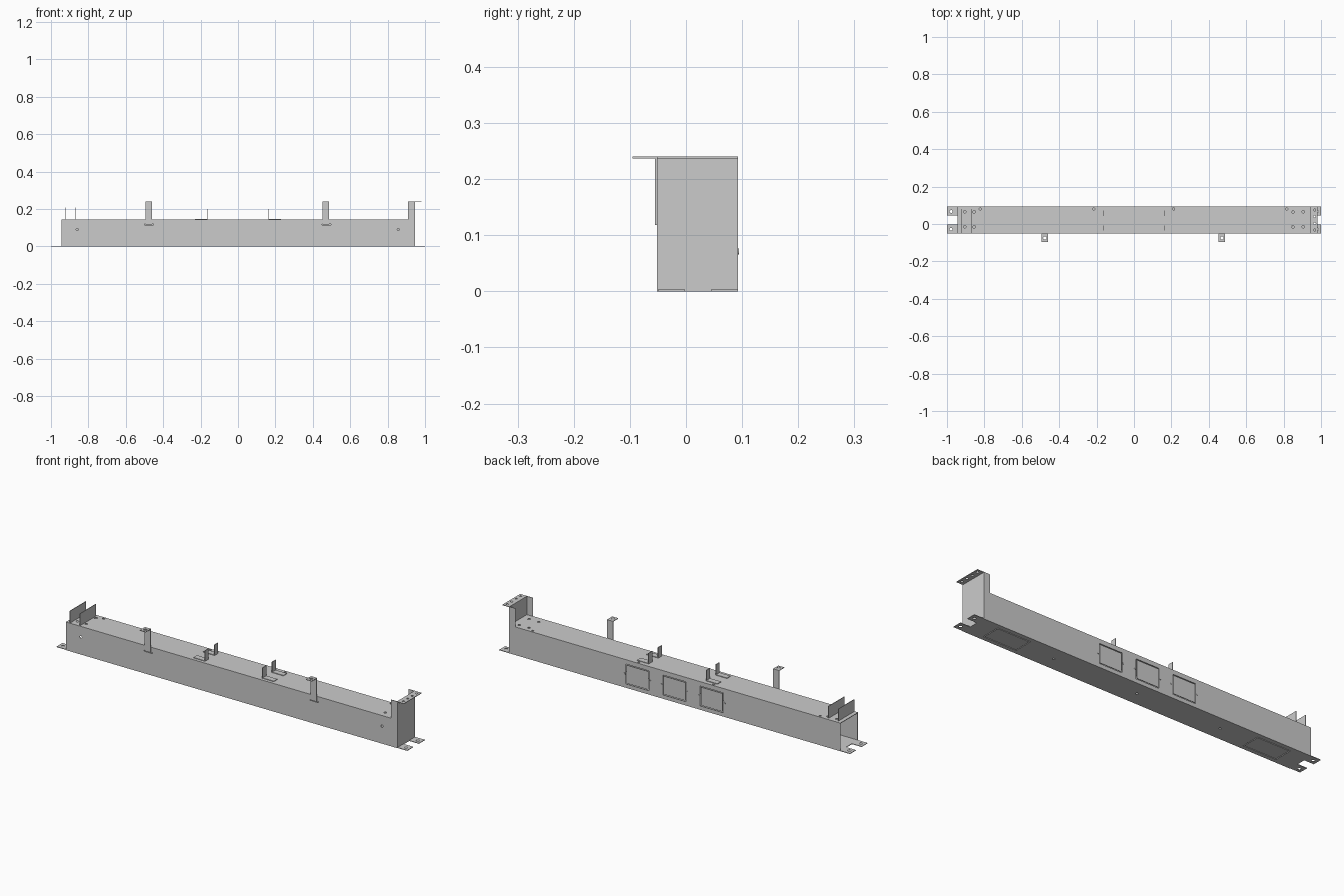
import bpy, bmesh
from mathutils import Matrix, Vector

if "Cube" in bpy.data.objects:
    bpy.data.objects.remove(bpy.data.objects["Cube"])

T = 0.003                      # sheet thickness
L, Y0, Y1, H, TOP = 0.945, -0.052, 0.093, 0.145, 0.24
ROT = {'x': Matrix.Rotation(1.5708, 4, 'Y'), 'y': Matrix.Rotation(1.5708, 4, 'X'), 'z': Matrix()}


def add_box(bm, lo, hi):
    lo, hi = Vector(lo), Vector(hi)
    m = Matrix.Translation((lo + hi) / 2) @ Matrix.Diagonal((*(hi - lo), 1))
    bmesh.ops.create_cube(bm, size=1, matrix=m)


def add_rod(bm, p, r, axis, depth=0.02):
    bmesh.ops.create_cone(bm, cap_ends=True, segments=12, radius1=r, radius2=r,
                          depth=depth, matrix=Matrix.Translation(p) @ ROT[axis])


def finish(name, bm):
    me = bpy.data.meshes.new(name)
    bm.to_mesh(me)
    bm.free()
    ob = bpy.data.objects.new(name, me)
    bpy.context.collection.objects.link(ob)
    return ob


def cut(ob, cutter_bm):
    cutter = finish("cutter", cutter_bm)
    cutter.hide_render = True
    mod = ob.modifiers.new("holes", 'BOOLEAN')
    mod.operation, mod.solver, mod.object = 'DIFFERENCE', 'EXACT', cutter
    bpy.context.view_layer.objects.active = ob
    bpy.ops.object.modifier_apply(modifier=mod.name)
    bpy.data.objects.remove(cutter)


def plate(name, lo, hi, holes=(), r=0.007, axis='z'):
    bm = bmesh.new()
    add_box(bm, lo, hi)
    ob = finish(name, bm)
    if holes:
        c = bmesh.new()
        for p in holes:
            add_rod(c, p, r, axis)
        cut(ob, c)
    return ob


# Hollow sheet-metal channel, open at the left end
bm = bmesh.new()
rings = []
for x in (-L, L):
    for d in (0, T):
        rings.append([bm.verts.new((x, y, z)) for y, z in
                      ((Y0 + d, d), (Y1 - d, d), (Y1 - d, H - d), (Y0 + d, H - d))])
for a, b in ((0, 2), (1, 3), (0, 1), (2, 3)):
    for i in range(4):
        j = (i + 1) % 4
        bm.faces.new((rings[a][i], rings[a][j], rings[b][j], rings[b][i]))
bmesh.ops.recalc_face_normals(bm, faces=bm.faces)
channel = finish("channel_body", bm)

# Openings in the channel: windows, hatches, slots and bolt holes
WINDOWS, HATCHES = (-0.212, 0, 0.212), (-0.75, 0.75)
c = bmesh.new()
for x in WINDOWS:
    add_box(c, (x - 0.066, Y1 - 0.01, 0.02), (x + 0.066, Y1 + 0.01, 0.122))
for x in HATCHES:
    add_box(c, (x - 0.095, -0.03, -0.01), (x + 0.095, 0.07, 0.01))
for x in (-0.475, 0.472):
    add_box(c, (x - 0.024, Y0 - 0.01, 0.114), (x + 0.024, Y0 + 0.01, 0.119))
for x in (-0.905, -0.855, 0.85, 0.905):
    for y in (-0.015, 0.065):
        add_rod(c, (x, y, H), 0.007, 'z')
for x in (-0.822, -0.215, 0.212, 0.817):
    add_rod(c, (x, 0.081, H), 0.006, 'z')
for x in (-0.86, 0.857):
    add_rod(c, (x, Y0, 0.09), 0.006, 'y')
for x in (-0.48, 0, 0.48):
    add_rod(c, (x, 0.02, 0), 0.006, 'z')
cut(channel, c)

# Back window lids with side screws
for i, x in enumerate(WINDOWS):
    plate(f"window_lid_{i}", (x - 0.062, Y1 - T, 0.024), (x + 0.062, Y1, 0.118))
    bm = bmesh.new()
    for s in (-1, 1):
        add_rod(bm, (x + s * 0.073, Y1, 0.071), 0.005, 'y', 0.003)
    finish(f"window_screws_{i}", bm)

# Bottom hatch lids
for i, x in enumerate(HATCHES):
    plate(f"hatch_lid_{i}", (x - 0.091, -0.026, 0), (x + 0.091, 0.066, T))

# Foot tabs at both ends
for s in (-1, 1):
    for y in (-0.05, 0.045):
        a, b = sorted((s * (L - 0.005), s))
        plate("foot_tab", (a, y, 0), (b, y + 0.048, T), [(s * 0.978, y + 0.022, 0)], 0.008)

# Tall right end: end plate, side returns and top flange
plate("end_plate", (L - T, Y0, 0), (L, Y1, TOP))
for y in (Y0, Y1 - T):
    plate("end_return", (0.908, y, H), (L, y + T, TOP))
plate("end_top_flange", (L - T, Y0, TOP - T), (0.982, Y1, TOP),
      [(0.966, y, TOP) for y in (-0.032, 0.002, 0.04, 0.075)], 0.006)

# Pair of upright plates at the left end
for x in (-0.925, -0.87):
    plate("upright_plate", (x, -0.05, H - T), (x + T, 0.08, 0.207))

# Front hanger brackets: strap plus forward flange
for x in (-0.477, 0.47):
    plate("hanger_strap", (x - 0.017, Y0 - T, 0.118), (x + 0.017, Y0, TOP))
    plate("hanger_flange", (x - 0.017, -0.095, TOP - T), (x + 0.017, Y0, TOP),
          [(x, -0.075, TOP)], 0.009)

# Small L brackets on top, mirrored about the centre
for s in (-1, 1):
    for y in (-0.036, 0.042):
        a, b = sorted((s * 0.163, s * 0.229))
        plate("clip_base", (a, y, H), (b, y + 0.029, H + T))
        a, b = sorted((s * 0.163, s * (0.163 + T)))
        plate("clip_upright", (a, y, H), (b, y + 0.029, 0.2))
